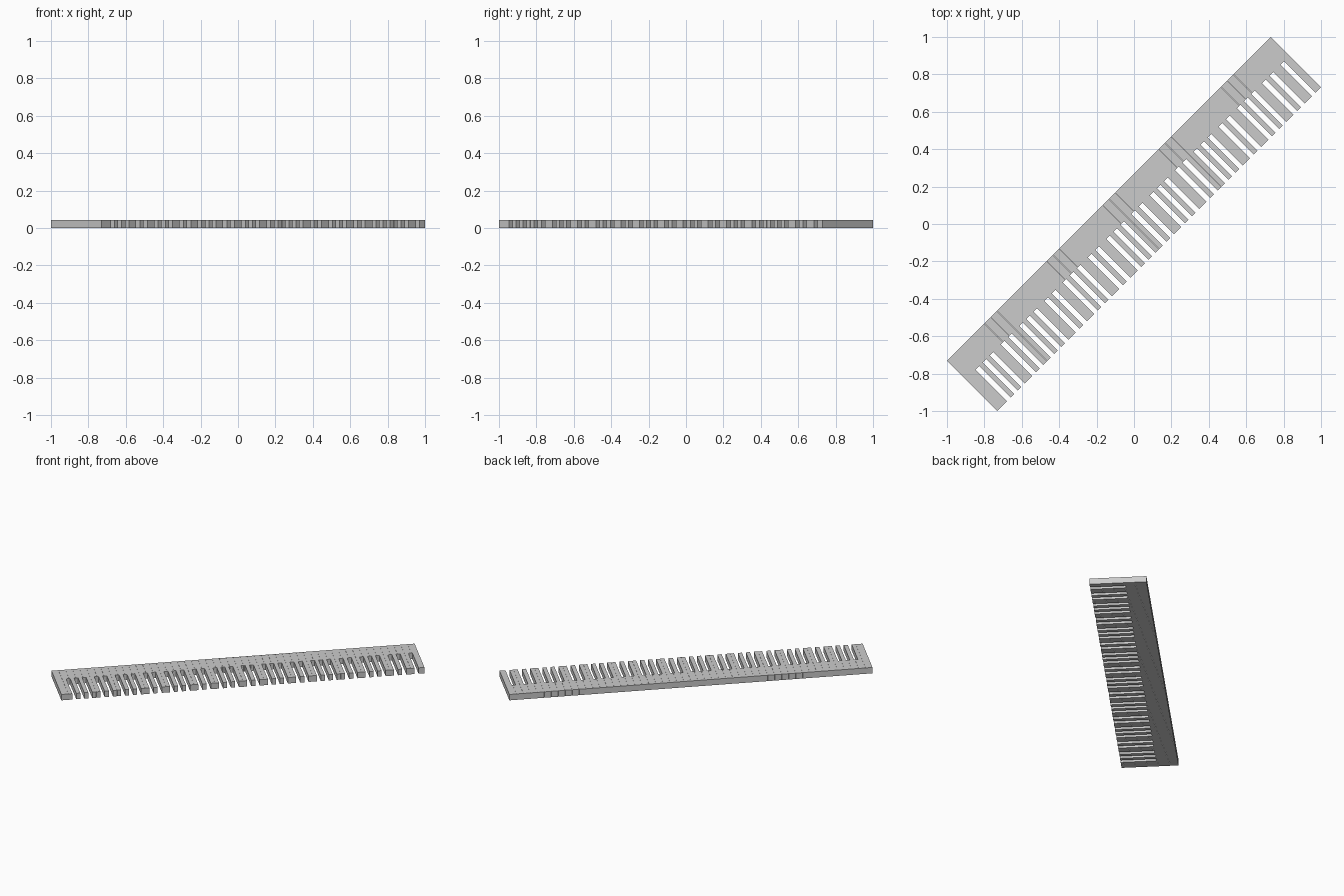
import bpy, bmesh, math
from mathutils import Matrix

if "Cube" in bpy.data.objects:
    bpy.data.objects.remove(bpy.data.objects["Cube"])

KEYS = 52
LENGTH, DEPTH, HEIGHT = 2.447, 0.379, 0.043
NOTCH = 0.237                      # depth of the sharp-key cut-outs
PITCH = LENGTH / KEYS
GAP = 0.0006                       # hairline seam between keys

# Tail edges of each natural key, as fractions of the key width.
# C-E shares 3 widths between 5 tails/slots, F-B shares 4 between 7.
TAILS = {}
for names, n in (("CDE", 5), ("FGAB", 7)):
    w = len(names) / n
    for i, note in enumerate(names):
        TAILS[note] = (2 * i * w - i, (2 * i + 1) * w - i)

turn = Matrix.Rotation(math.radians(-135), 4, 'Z')


def make_key(index, note, lo, hi):
    """Extruded key outline: full-width head, narrower tail between slots."""
    x0 = -LENGTH / 2 + index * PITCH
    a, b = x0 + GAP / 2, x0 + PITCH - GAP / 2
    ta, tb = max(a, x0 + lo * PITCH), min(b, x0 + hi * PITCH)
    front, back = -DEPTH / 2, DEPTH / 2
    step = back - NOTCH
    outline = [(a, front), (b, front), (b, step)]
    if tb < b:
        outline.append((tb, step))
    outline += [(tb, back), (ta, back)]
    if ta > a:
        outline.append((ta, step))
    outline.append((a, step))

    bm = bmesh.new()
    face = bm.faces.new([bm.verts.new((x, y, 0)) for x, y in outline])
    ext = bmesh.ops.extrude_face_region(bm, geom=[face])
    top = [v for v in ext["geom"] if isinstance(v, bmesh.types.BMVert)]
    bmesh.ops.translate(bm, verts=top, vec=(0, 0, HEIGHT))
    bmesh.ops.recalc_face_normals(bm, faces=bm.faces)
    bm.transform(turn)
    mesh = bpy.data.meshes.new(f"key_{index + 1:02d}_{note}")
    bm.to_mesh(mesh)
    bm.free()
    bpy.context.collection.objects.link(bpy.data.objects.new(mesh.name, mesh))


# Natural keys of a full keyboard, lowest A up to the top C
for i in range(KEYS):
    note = "ABCDEFG"[i % 7]
    lo, hi = TAILS[note]
    if i == 0:
        lo = 0                     # no slot below the first key
    if i == KEYS - 1:
        hi = 1                     # no slot above the last key
    make_key(i, note, lo, hi)
